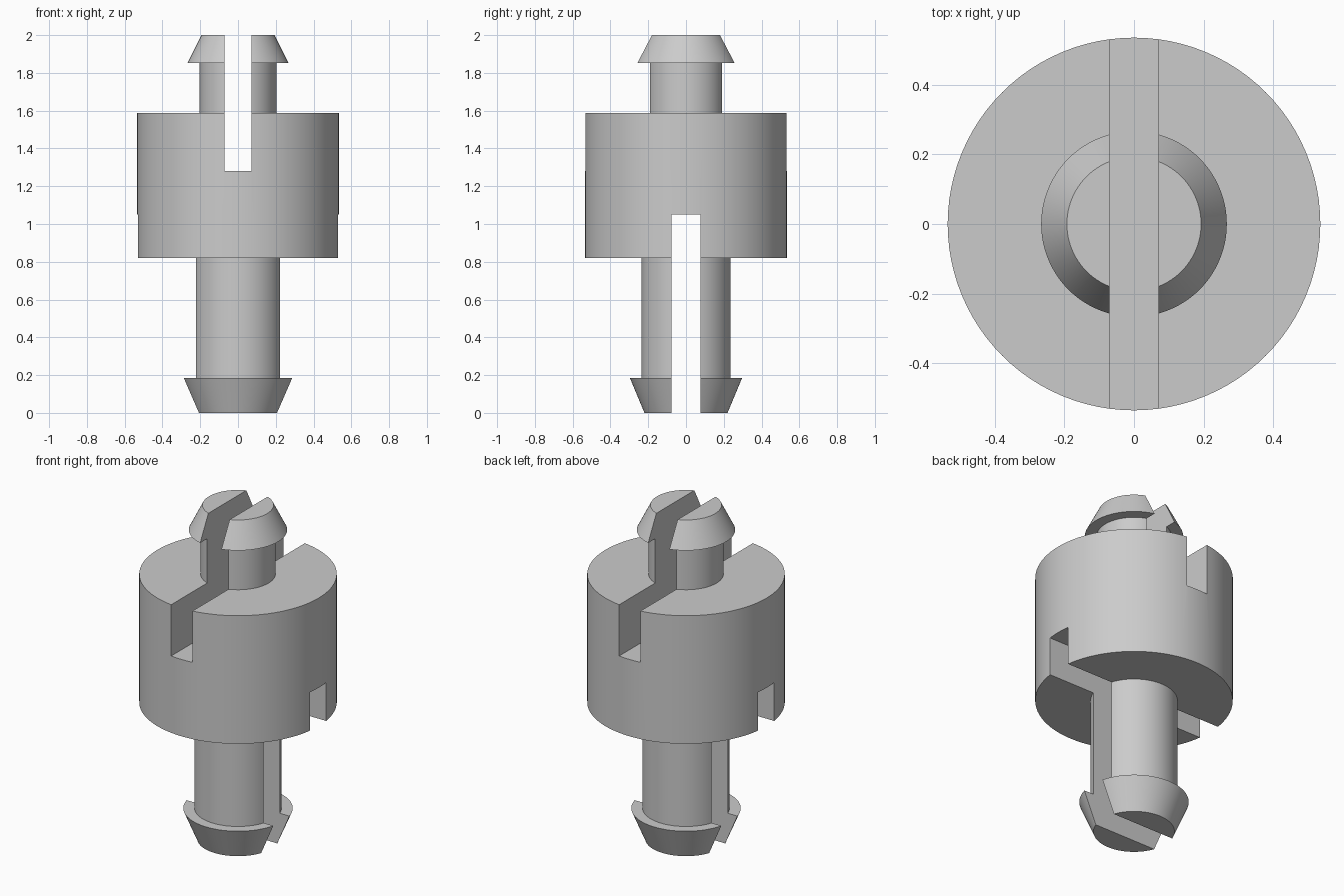
import bpy
import bmesh
import math

if "Cube" in bpy.data.objects:
    bpy.data.objects.remove(bpy.data.objects["Cube"], do_unlink=True)

SIDES = 96

# Single grey plastic
grey = bpy.data.materials.new("grey plastic")
grey.use_nodes = True
colour = (0.6, 0.6, 0.6, 1)
grey.diffuse_color = colour
grey.node_tree.nodes["Principled BSDF"].inputs["Base Color"].default_value = colour


def lathe(name, profile):
    """Solid of revolution about z from (radius, height) points, bottom to top."""
    bm = bmesh.new()
    rings = []
    for r, z in profile:
        angles = [2 * math.pi * i / SIDES for i in range(SIDES)]
        rings.append([bm.verts.new((r * math.cos(a), r * math.sin(a), z)) for a in angles])
    for low, high in zip(rings, rings[1:]):
        for i in range(SIDES):
            j = (i + 1) % SIDES
            bm.faces.new((low[i], low[j], high[j], high[i]))
    bm.faces.new(rings[0][::-1])
    bm.faces.new(rings[-1])
    mesh = bpy.data.meshes.new(name)
    bm.to_mesh(mesh)
    bm.free()
    mesh.materials.append(grey)
    obj = bpy.data.objects.new(name, mesh)
    bpy.context.collection.objects.link(obj)
    return obj


def cut_slot(target, name, size, z):
    """Cut a straight slot through the target with a box."""
    bpy.ops.mesh.primitive_cube_add(size=1, location=(0, 0, z))
    cutter = bpy.context.object
    cutter.name = name
    cutter.scale = size
    cutter.hide_render = True
    bpy.context.view_layer.objects.active = target
    mod = target.modifiers.new(name, "BOOLEAN")
    mod.operation = "DIFFERENCE"
    mod.solver = "EXACT"
    mod.object = cutter
    bpy.ops.object.modifier_apply(modifier=mod.name)
    bpy.data.objects.remove(cutter, do_unlink=True)


# Spacer: lower barb, lower shaft, drum, upper shaft, upper barb
spacer = lathe("snap_fit_spacer", [
    (0.22, 0), (0.297, 0.185), (0.236, 0.185), (0.236, 0.82),
    (0.536, 0.82), (0.536, 1.587), (0.203, 1.587), (0.203, 1.852),
    (0.267, 1.852), (0.193, 2),
])

# Slots crossing at right angles: lower one along x, upper one along y
cut_slot(spacer, "lower_slot", (2, 0.152, 2.1), 0)
cut_slot(spacer, "upper_slot", (0.141, 2, 1.44), 2)

# Smooth round walls with crisp edges
bpy.ops.object.select_all(action="DESELECT")
spacer.select_set(True)
bpy.context.view_layer.objects.active = spacer
bpy.ops.object.shade_smooth_by_angle(angle=math.radians(25))
